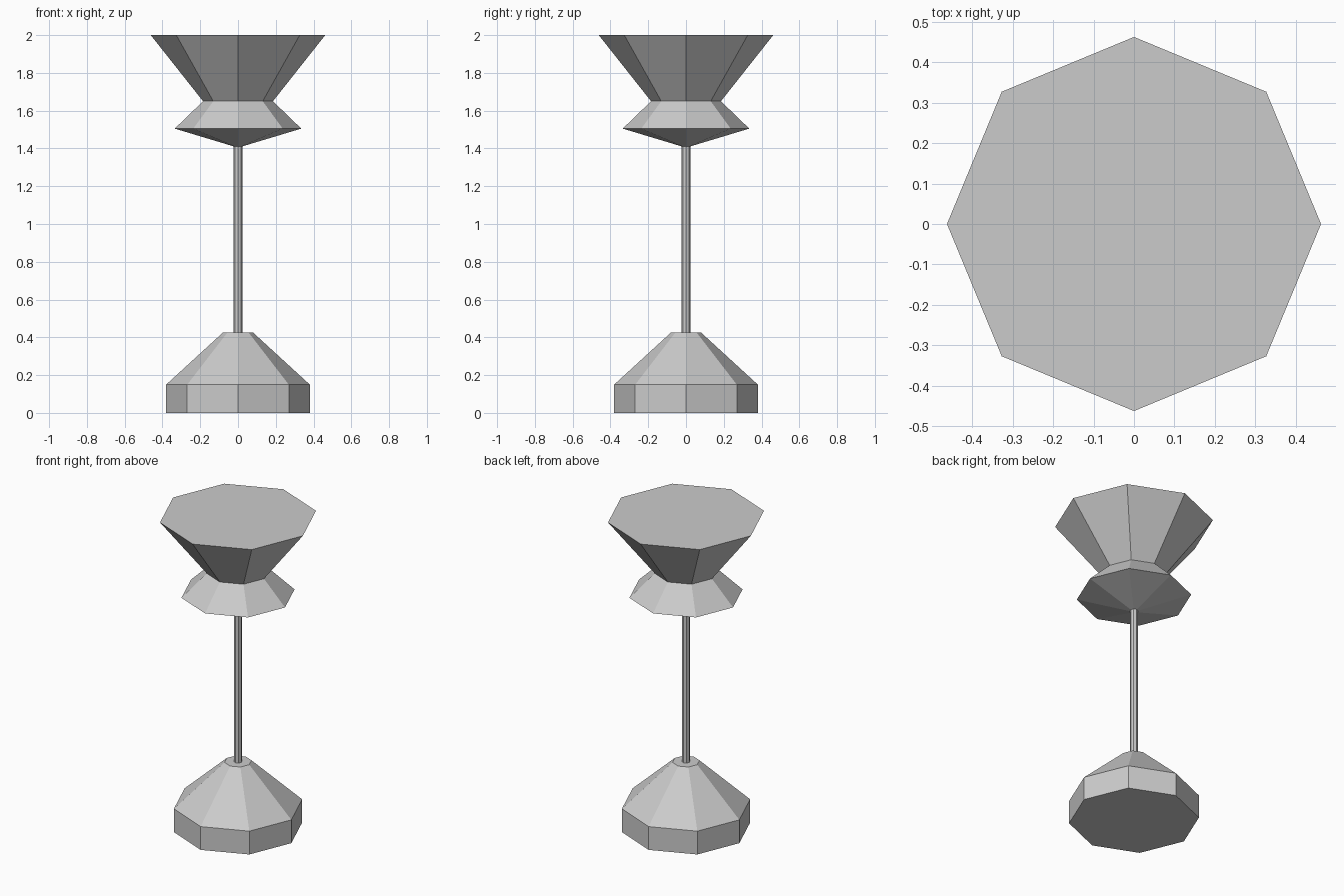
import bpy, bmesh
from math import cos, sin, tau

if "Cube" in bpy.data.objects:
    bpy.data.objects.remove(bpy.data.objects["Cube"])


def lathe(name, profile, sides=8):
    """Faceted solid from (radius, height) rings, capped at both ends."""
    bm = bmesh.new()
    rings = [[bm.verts.new((r * cos(tau * i / sides), r * sin(tau * i / sides), z))
              for i in range(sides)] for r, z in profile]
    for low, high in zip(rings, rings[1:]):
        for i in range(sides):
            j = (i + 1) % sides
            bm.faces.new((low[i], low[j], high[j], high[i]))
    bm.faces.new(rings[0][::-1])
    bm.faces.new(rings[-1])
    mesh = bpy.data.meshes.new(name)
    bm.to_mesh(mesh)
    bm.free()
    obj = bpy.data.objects.new(name, mesh)
    bpy.context.collection.objects.link(obj)
    return obj


# Octagonal foot with a sloping upper part
lathe("base", [(0.38, 0), (0.38, 0.15), (0.08, 0.425)])

# Thin upright between foot and head
lathe("pole", [(0.024, 0.42), (0.024, 1.42)])

# Flared head: shallow cone, narrow neck, wide closed top
lathe("head", [(0.02, 1.41), (0.335, 1.505), (0.185, 1.65), (0.462, 2.0)])
